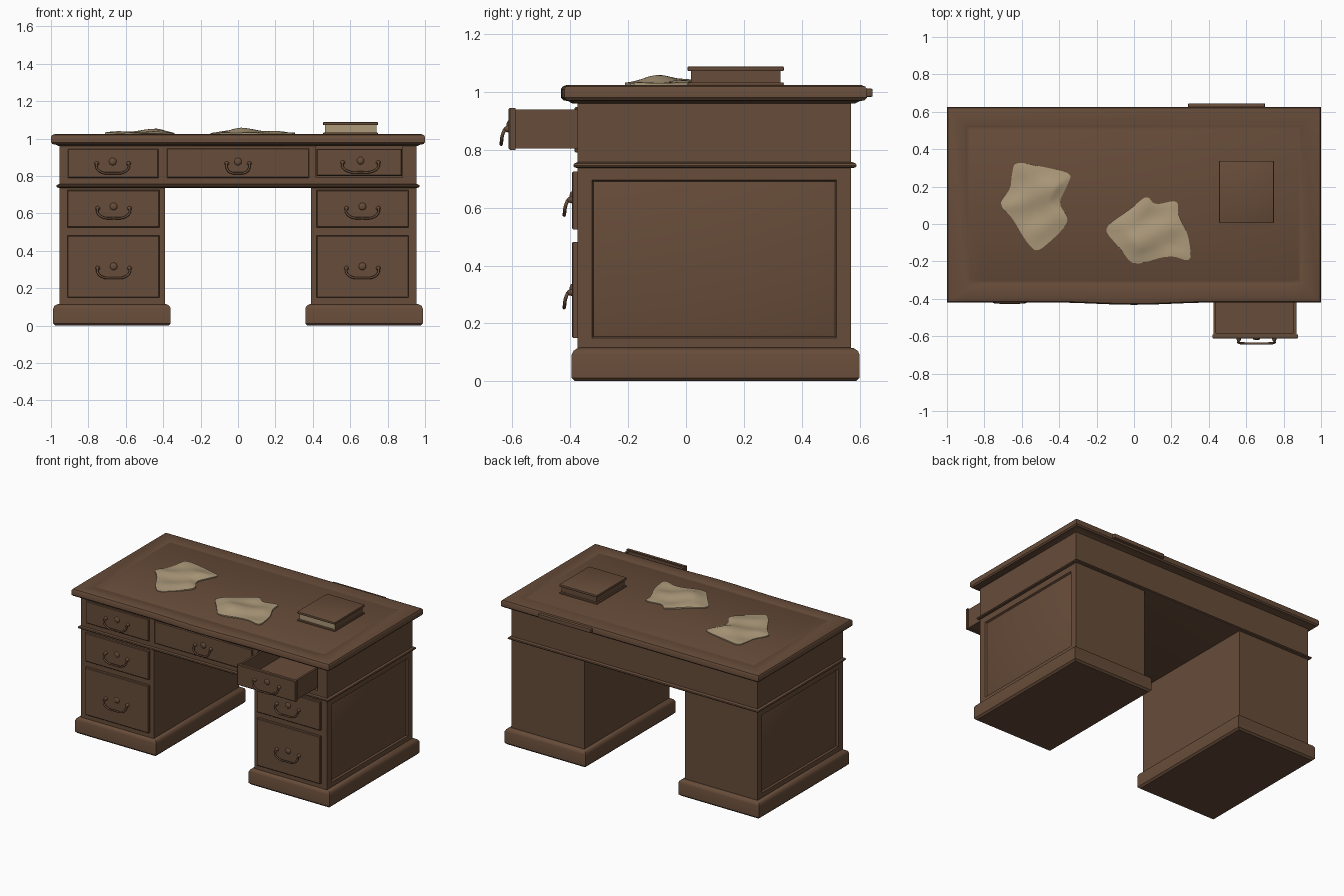
import bpy, bmesh, math, random
from mathutils import Vector

if "Cube" in bpy.data.objects:
    bpy.data.objects.remove(bpy.data.objects["Cube"])
random.seed(4)


def material(name, col):
    m = bpy.data.materials.new(name)
    m.diffuse_color = (*col, 1)
    m.use_nodes = True
    m.node_tree.nodes["Principled BSDF"].inputs["Base Color"].default_value = m.diffuse_color
    return m


WOOD = material("brown wood", (0.135, 0.072, 0.041))
PAPER = material("tan paper", (0.413, 0.319, 0.195))


def finish(bm, name, mats=(WOOD,), smooth=True):
    bmesh.ops.recalc_face_normals(bm, faces=bm.faces)
    me = bpy.data.meshes.new(name)
    bm.to_mesh(me)
    bm.free()
    ob = bpy.data.objects.new(name, me)
    bpy.context.collection.objects.link(ob)
    for m in mats:
        me.materials.append(m)
    if smooth:
        bpy.ops.object.select_all(action='DESELECT')
        ob.select_set(True)
        bpy.context.view_layer.objects.active = ob
        bpy.ops.object.shade_smooth_by_angle(angle=math.radians(35))
    return ob


def box_bm(x0, x1, y0, y1, z0, z1):
    bm = bmesh.new()
    bmesh.ops.create_cube(bm, size=1)
    for v in bm.verts:
        v.co = ((x0 + x1) / 2 + v.co.x * (x1 - x0), (y0 + y1) / 2 + v.co.y * (y1 - y0),
                (z0 + z1) / 2 + v.co.z * (z1 - z0))
    return bm


def box(name, *dims, bevel=0.004):
    bm = box_bm(*dims)
    if bevel:
        bmesh.ops.bevel(bm, geom=bm.edges[:], offset=bevel, segments=2, affect='EDGES', profile=0.5)
    return finish(bm, name)


def moulded_slab(name, x0, x1, y0, y1, profile, bulge=0.0):
    """Stack of rectangular rings (inset, z); the front edge can bow outwards."""
    bm = bmesh.new()
    rings = []
    for d, z in profile:
        n = 24 if bulge else 1
        pts = []
        for i in range(n + 1):
            x = x0 + d + (x1 - x0 - 2 * d) * i / n
            b = bulge * (0.5 + 0.5 * math.cos(math.pi * x / 0.42)) if abs(x) < 0.42 and d < 0.06 else 0
            pts.append((x, y0 + d - b, z))
        pts += [(x1 - d, y1 - d, z), (x0 + d, y1 - d, z)]
        rings.append([bm.verts.new(p) for p in pts])
    for a, b in zip(rings, rings[1:]):
        for i in range(len(a)):
            j = (i + 1) % len(a)
            bm.faces.new((a[i], a[j], b[j], b[i]))
    bm.faces.new(rings[0][::-1])
    bm.faces.new(rings[-1])
    return finish(bm, name)


def drawer_front(name, x0, x1, z0, z1, y_back, depth):
    bm = box_bm(x0, x1, y_back - depth, y_back + 0.005, z0, z1)
    front = [f for f in bm.faces if f.calc_center_median().y < y_back - depth + 1e-4]
    bmesh.ops.inset_region(bm, faces=front, thickness=0.006, depth=0)
    bmesh.ops.translate(bm, verts=front[0].verts[:], vec=(0, -0.004, 0))
    return finish(bm, name)


def tube(name, pts, r):
    cu = bpy.data.curves.new(name, 'CURVE')
    cu.dimensions = '3D'
    cu.bevel_depth = r
    cu.bevel_resolution = 2
    cu.use_fill_caps = True
    sp = cu.splines.new('BEZIER')
    sp.bezier_points.add(len(pts) - 1)
    for p, co in zip(sp.bezier_points, pts):
        p.co = co
        p.handle_left_type = p.handle_right_type = 'AUTO'
    cu.resolution_u = 5
    ob = bpy.data.objects.new(name, cu)
    bpy.context.collection.objects.link(ob)
    cu.materials.append(WOOD)
    bpy.ops.object.select_all(action='DESELECT')
    ob.select_set(True)
    bpy.context.view_layer.objects.active = ob
    bpy.ops.object.convert(target='MESH')


def handle(name, x, y, z, w=0.085):
    # swinging bail
    shape = [(-1, .012, -.014), (-1.02, -.008, -.022), (-.72, -.034, -.026), (0, -.04, -.027),
             (.72, -.034, -.026), (1.02, -.008, -.022), (1, .012, -.014)]
    tube(name + "_bail", [(x + a * w, y + c, z + b) for a, b, c in shape], 0.006)
    # posts and keyhole rosette
    bm = bmesh.new()
    for dx, dz, r, sy in ((-w, .012, .012, 1.5), (w, .012, .012, 1.5), (0, .022, .02, .45)):
        vs = bmesh.ops.create_uvsphere(bm, u_segments=12, v_segments=8, radius=r)['verts']
        for v in vs:
            v.co = (x + dx + v.co.x, y + v.co.y * sy, z + dz + v.co.z)
    finish(bm, name + "_rosettes")


# pedestals with sunken outer panels, plinths and drawers
for s, side in ((-1, "left"), (1, "right")):
    xs = sorted((s * 0.39, s * 0.955))
    bm = box_bm(*xs, -0.375, 0.57, 0.10, 0.745)
    bm.normal_update()
    outer = [f for f in bm.faces if f.normal.x * s > 0.9]
    bmesh.ops.inset_region(bm, faces=outer, thickness=0.07, depth=0)
    bmesh.ops.inset_region(bm, faces=outer, thickness=0.008, depth=-0.012)
    bmesh.ops.inset_region(bm, faces=outer, thickness=0.022, depth=0.006)
    finish(bm, side + "_pedestal")
    xs = sorted((s * 0.36, s * 0.988))
    moulded_slab(side + "_plinth", *xs, -0.395, 0.60,
                 [(0.012, 0), (0, 0.012), (0, 0.092), (0.006, 0.105), (0.02, 0.114), (0.032, 0.116)])
    xs = sorted((s * 0.42, s * 0.912))
    drawer_front(side + "_middle_drawer", *xs, 0.525, 0.725, -0.375, 0.015)
    drawer_front(side + "_bottom_drawer", *xs, 0.15, 0.482, -0.375, 0.015)
    handle(side + "_middle_handle", s * 0.665, -0.394, 0.615)
    handle(side + "_bottom_handle", s * 0.665, -0.394, 0.295)

# upper carcass with the opening for the pulled-out drawer
carcass = finish(box_bm(-0.955, 0.955, -0.375, 0.57, 0.745, 0.975), "upper_carcass", smooth=False)
cutter = finish(box_bm(0.417, 0.88, -0.5, 0.4, 0.793, 0.966), "drawer_cutter", smooth=False)
cutter.hide_render = True
mod = carcass.modifiers.new("opening", 'BOOLEAN')
mod.operation = 'DIFFERENCE'
mod.solver = 'EXACT'
mod.object = cutter
bpy.ops.object.select_all(action='DESELECT')
bpy.context.view_layer.objects.active = carcass
carcass.select_set(True)
bpy.ops.object.modifier_apply(modifier="opening")
bpy.data.objects.remove(cutter)

# waist moulding
moulded_slab("waist_moulding", -0.972, 0.972, -0.39, 0.59,
             [(0.012, 0.737), (0.003, 0.740), (0, 0.746), (0.003, 0.752), (0.014, 0.757)])

# closed upper drawers
drawer_front("left_top_drawer", -0.91, -0.425, 0.79, 0.945, -0.375, 0.006)
drawer_front("centre_drawer", -0.38, 0.38, 0.79, 0.948, -0.375, 0.006)
handle("left_top_handle", -0.67, -0.385, 0.855)
handle("centre_handle", 0, -0.385, 0.855, 0.06)

# open drawer
drawer_front("open_drawer_front", 0.42, 0.876, 0.80, 0.945, -0.595, 0.014)
bm = box_bm(0.424, 0.868, -0.597, 0.10, 0.804, 0.94)
bm.normal_update()
top = [f for f in bm.faces if f.normal.z > 0.9]
bmesh.ops.inset_region(bm, faces=top, thickness=0.02, depth=0)
bmesh.ops.translate(bm, verts=list({v for v in bmesh.ops.extrude_discrete_faces(bm, faces=top)['faces'][0].verts}),
                    vec=(0, 0, -0.115))
finish(bm, "open_drawer_box")
handle("open_drawer_handle", 0.655, -0.612, 0.86, 0.095)

# desk top with eased edge, bowed front and shallow border groove
moulded_slab("desk_top", -1, 1, -0.42, 0.625,
             [(0.04, 0.960), (0.025, 0.968), (0.008, 0.971), (0, 0.98), (0, 1.010), (0.006, 1.019),
              (0.02, 1.024), (0.095, 1.024), (0.102, 1.021), (0.115, 1.021), (0.122, 1.024)], 0.012)
box("back_lip", 0.29, 0.70, 0.60, 0.645, 0.983, 1.011)

# book: two covers, spine and page block with tan front edge
box("book_bottom_cover", 0.455, 0.748, 0.005, 0.338, 1.022, 1.033)
box("book_top_cover", 0.455, 0.748, 0.005, 0.338, 1.072, 1.088)
bm = box_bm(0.465, 0.740, 0.018, 0.326, 1.030, 1.075)
bm.normal_update()
for f in bm.faces:
    f.material_index = 1 if f.normal.y < -0.5 else 0
finish(bm, "book_pages", (WOOD, PAPER), smooth=False)


def crumpled_paper(name, outline, phase, height):
    """Sheet made of shrinking rings of a smoothed outline, with folds as sums of waves."""
    pts = [Vector(p) for p in outline]
    for _ in range(2):
        pts = [q for a, b in zip(pts, pts[1:] + pts[:1]) for q in (a.lerp(b, .2), a.lerp(b, .8))]
    c = sum(pts, Vector((0, 0))) / len(pts)
    bm = bmesh.new()
    rings, n = [], 10
    for k in range(n):
        t = 1 - k / n
        ring = []
        for p in pts:
            q = c.lerp(p, t)
            fold = 0.5 + 0.3 * math.sin(17 * q.x + 9 * q.y + phase) + 0.2 * math.sin(31 * q.y - 14 * q.x + 2 * phase)
            rise = 0.25 + 0.75 * min(1, (1 - t) * 2.2)
            ring.append(bm.verts.new((q.x, q.y, 1.027 + height * fold * rise)))
        rings.append(ring)
    for a, b in zip(rings, rings[1:]):
        for i in range(len(a)):
            j = (i + 1) % len(a)
            bm.faces.new((a[i], a[j], b[j], b[i]))
    bm.faces.new(rings[-1])
    # skirt down to the desk
    low = [bm.verts.new((v.co.x, v.co.y, 1.0225)) for v in rings[0]]
    for i in range(len(low)):
        j = (i + 1) % len(low)
        bm.faces.new((low[i], low[j], rings[0][j], rings[0][i]))
    bm.faces.new(low[::-1])
    finish(bm, name, (PAPER,))


crumpled_paper("left_paper", [(-.64, .335), (-.48, .305), (-.33, .27), (-.36, .2), (-.405, .11), (-.34, .02),
                              (-.41, -.06), (-.52, -.155), (-.58, -.09), (-.655, .04), (-.725, .10),
                              (-.66, .19), (-.655, .25)], 1.0, 0.026)
crumpled_paper("centre_paper", [(.07, .155), (.11, .10), (.235, .13), (.235, .05), (.29, -.055), (.31, -.205),
                                (.19, -.165), (-.005, -.225), (-.075, -.13), (-.155, -.04), (-.13, .005),
                                (-.02, .08)], 2.4, 0.032)
